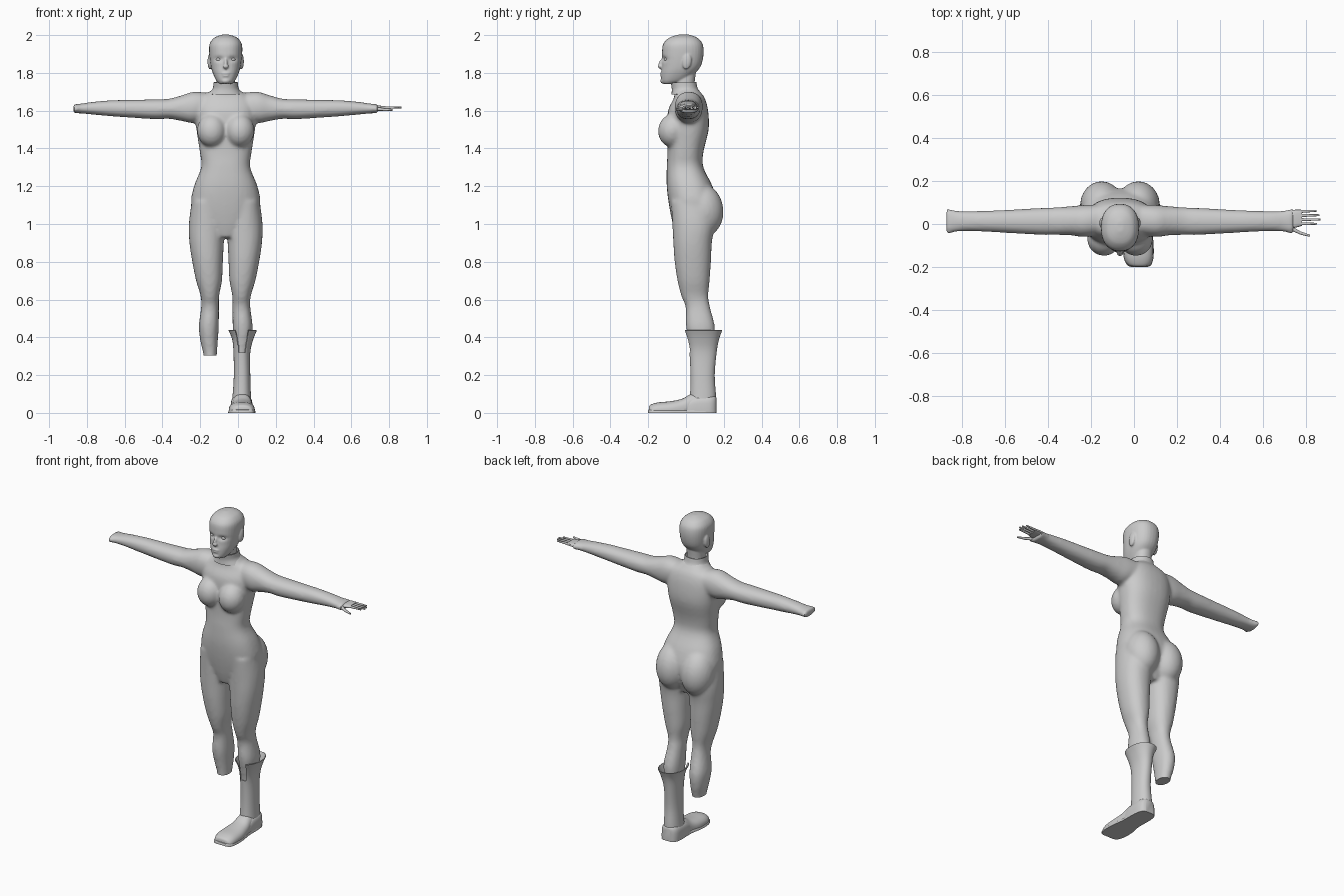
import bpy, bmesh, math
from mathutils import Matrix, Vector

CX = -0.065          # the body's own mid-plane; everything below is local to it


def spline(rows, steps=4):
    """Catmull-Rom interpolation between section rows."""
    out = []
    for i in range(len(rows) - 1):
        p0, p1, p2 = rows[max(i - 1, 0)], rows[i], rows[i + 1]
        p3 = rows[min(i + 2, len(rows) - 1)]
        for s in range(steps):
            t = s / steps
            out.append([0.5 * (2 * b + (c - a) * t + (2 * a - 5 * b + 4 * c - d) * t * t
                               + (3 * b - a - 3 * c + d) * t ** 3)
                        for a, b, c, d in zip(p0, p1, p2, p3)])
    return out + [list(rows[-1])]


def loft(bm, rows, axis='z', n=32, e=2.2, side=1, caps=True):
    """Rows are (position on axis, u0, u1, v0, v1) of a superelliptic section."""
    rings = []
    for t, u0, u1, v0, v1 in spline(rows):
        ring = []
        for k in range(n):
            c, s = math.cos(2 * math.pi * k / n), math.sin(2 * math.pi * k / n)
            u = (u0 + u1) / 2 + (u1 - u0) / 2 * math.copysign(abs(c) ** (2 / e), c)
            v = (v0 + v1) / 2 + (v1 - v0) / 2 * math.copysign(abs(s) ** (2 / e), s)
            x, y, z = {'z': (u, v, t), 'x': (t, u, v), 'y': (u, t, v)}[axis]
            ring.append(bm.verts.new((x * side, y, z)))
        rings.append(ring)
    for a, b in zip(rings, rings[1:]):
        for k in range(n):
            bm.faces.new((a[k], a[(k + 1) % n], b[(k + 1) % n], b[k]))
    if caps:
        bm.faces.new(rings[0])
        bm.faces.new(rings[-1])


def ball(bm, centre, radii, tilt=0):
    m = Matrix.Translation(centre) @ Matrix.Rotation(tilt, 4, 'X') @ Matrix.Diagonal((*radii, 1))
    bmesh.ops.create_uvsphere(bm, u_segments=24, v_segments=16, radius=1, matrix=m)


def finish(name, bm, voxel=0, smooth=0, shell=0):
    bmesh.ops.recalc_face_normals(bm, faces=bm.faces)
    me = bpy.data.meshes.new(name)
    bm.to_mesh(me)
    bm.free()
    ob = bpy.data.objects.new(name, me)
    bpy.context.collection.objects.link(ob)
    ob.location.x = CX
    if voxel:
        r = ob.modifiers.new("fuse", 'REMESH')
        r.mode, r.voxel_size = 'VOXEL', voxel
        s = ob.modifiers.new("soften", 'SMOOTH')
        s.factor, s.iterations = 0.5, smooth
    if shell:
        s = ob.modifiers.new("thickness", 'SOLIDIFY')
        s.thickness = shell
    if ob.modifiers:
        bpy.context.view_layer.update()
        dg = bpy.context.evaluated_depsgraph_get()
        ob.data = bpy.data.meshes.new_from_object(ob.evaluated_get(dg))
        ob.modifiers.clear()
    shade(ob.data)
    return ob


def shade(me):
    me.shade_smooth()
    me.set_sharp_from_angle(angle=math.radians(45))


# Body: torso, legs, arms, bust and seat fused into one skin
bm = bmesh.new()
torso = [(0.93, .07, -.05, .11), (1.0, .14, -.07, .14), (1.1, .183, -.09, .165),
         (1.2, .168, -.102, .14), (1.3, .13, -.102, .092), (1.38, .137, -.098, .092),
         (1.5, .155, -.10, .12), (1.6, .162, -.095, .117), (1.665, .14, -.065, .10),
         (1.70, .085, -.06, .075), (1.73, .055, -.065, .05)]
loft(bm, [(z, -w, w, a, b) for z, w, a, b in torso], e=2.4)
leg = [(1.12, .02, .18, -.08, .14), (1.0, .003, .195, -.072, .15), (.9, .010, .192, -.067, .137),
       (.8, .015, .177, -.06, .132), (.7, .02, .157, -.045, .125), (.62, .035, .133, -.025, .118),
       (.56, .036, .13, -.002, .127), (.46, .037, .142, 0, .152), (.38, .042, .134, .015, .148),
       (.31, .047, .118, .028, .13), (.25, .05, .115, .03, .12)]
arm = [(.10, -.05, .09, 1.56, 1.695), (.17, -.06, .088, 1.535, 1.70), (.23, -.052, .082, 1.545, 1.682),
       (.30, -.05, .077, 1.557, 1.663), (.37, -.05, .074, 1.555, 1.66), (.5, -.043, .067, 1.563, 1.657),
       (.6, -.037, .062, 1.57, 1.655), (.7, -.033, .06, 1.579, 1.647), (.76, -.036, .062, 1.585, 1.638),
       (.807, -.05, .076, 1.587, 1.634)]
for s in (-1, 1):
    loft(bm, leg, side=s)
    loft(bm, arm, axis='x', side=s)
    ball(bm, (s * .074, -.07, 1.495), (.078, .078, .088), -.15)
    ball(bm, (s * .085, .09, 1.075), (.1, .108, .14), .15)
body = finish("body", bm, .01, 6)

# Cut both shins flat
bm = bmesh.new()
bm.from_mesh(body.data)
cut = bmesh.ops.bisect_plane(bm, geom=bm.verts[:] + bm.edges[:] + bm.faces[:],
                             plane_co=(0, 0, .305), plane_no=(0, 0, -1), clear_outer=True)
bmesh.ops.edgeloop_fill(bm, edges=[g for g in cut['geom_cut'] if isinstance(g, bmesh.types.BMEdge)])
bm.to_mesh(body.data)
bm.free()
shade(body.data)

# Head: skull, neck, nose, lips and ears fused, then eye sockets pressed in
bm = bmesh.new()
skull = [(1.742, .032, -.122, -.06), (1.76, .05, -.13, .0), (1.80, .069, -.131, .05),
         (1.84, .08, -.127, .08), (1.90, .087, -.127, .093), (1.95, .086, -.122, .089),
         (1.98, .068, -.098, .068), (1.994, .045, -.07, .043), (2.003, .015, -.035, .012)]
loft(bm, [(z, -w, w, a, b) for z, w, a, b in skull], e=2.3)
loft(bm, [(1.68, -.05, .05, -.06, .045), (1.75, -.05, .05, -.062, .046), (1.82, -.05, .05, -.06, .055)])
ball(bm, (0, -.129, 1.85), (.010, .016, .032), -.3)
ball(bm, (0, -.136, 1.834), (.016, .014, .010))
ball(bm, (0, -.127, 1.797), (.024, .011, .006))
ball(bm, (0, -.126, 1.785), (.021, .011, .006))
ball(bm, (0, -.122, 1.757), (.022, .014, .014))
for s in (-1, 1):
    ball(bm, (s * .084, .005, 1.86), (.012, .024, .042), -.15)
head = finish("head", bm, .005, 3)
for v in head.data.vertices:
    if v.co.y < -.03:
        for s in (-1, 1):
            d = ((v.co.x - s * .036) / .024) ** 2 + ((v.co.z - 1.873) / .014) ** 2
            v.co.y += .011 * math.exp(-d)
bm = bmesh.new()
for s in (-1, 1):
    ball(bm, (s * .036, -.098, 1.871), (.016, .016, .011))
finish("eyes", bm)

# Collar
bm = bmesh.new()
loft(bm, [(1.685, -.085, .085, -.072, .08), (1.715, -.064, .064, -.07, .058),
          (1.75, -.06, .06, -.076, .05)], caps=False)
finish("collar", bm, shell=.005)

# Left hand: palm, four fingers, thumb
bm = bmesh.new()
loft(bm, [(.77, -.02, .055, 1.6, 1.628), (.81, -.018, .066, 1.603, 1.627), (.845, -.008, .066, 1.607, 1.624)],
     axis='x', n=16, e=3)


def finger(a, b, r):
    a, b = Vector(a), Vector(b)
    d = b - a
    m = Matrix.Translation((a + b) / 2) @ d.to_track_quat('Z', 'Y').to_matrix().to_4x4()
    bmesh.ops.create_cone(bm, cap_ends=True, segments=10, radius1=r, radius2=r * .6,
                          depth=d.length, matrix=m)


for y, tip in ((.058, .912), (.039, .926), (.020, .93), (.001, .915)):
    finger((.83, y, 1.616), (tip, y * 1.05, 1.617), .0075)
finger((.79, -.018, 1.61), (.84, -.043, 1.606), .011)
finger((.835, -.041, 1.606), (.882, -.055, 1.604), .008)
finish("left_hand", bm)

# Left boot shaft: open flared tube with a notch at the front
bm = bmesh.new()
loft(bm, [(.05, .032, .135, .018, .158), (.10, .037, .133, .022, .158), (.2, .043, .13, .024, .152),
          (.32, .041, .130, .018, .162), (.39, .034, .146, .004, .175), (.437, .014, .165, -.014, .192)],
     n=48, caps=False)
notch = [f for f in bm.faces if f.calc_center_median().z > .325
         and abs(f.calc_center_median().x - .087) < .018 + .16 * (f.calc_center_median().z - .325)
         and f.calc_center_median().y < .06]
bmesh.ops.delete(bm, geom=notch, context='FACES')
finish("boot_shaft", bm, shell=.004)


# Left boot foot, heel cup and sole, flattened onto the ground
def ground_part(name, rows, floor, e=2.4):
    b = bmesh.new()
    loft(b, rows, axis='y', e=e)
    for v in b.verts:
        v.co.z = max(v.co.z, floor)
    finish(name, b)


ground_part("boot_foot", [(-.197, .06, .12, -.02, .032), (-.188, .035, .142, -.03, .043),
                          (-.15, .019, .153, -.03, .055), (-.08, .017, .153, -.03, .062),
                          (-.02, .03, .145, -.03, .075), (.03, .036, .138, -.03, .1),
                          (.1, .034, .136, -.03, .1), (.156, .055, .115, -.03, .08)], .008)
ground_part("boot_heel", [(.005, .03, .14, -.05, .07), (.05, .027, .142, -.05, .088),
                          (.12, .028, .14, -.05, .094), (.15, .04, .128, -.05, .09),
                          (.161, .06, .11, -.05, .08)], 0, 3.5)
ground_part("boot_sole", [(-.2, .055, .125, -.02, .016), (-.19, .032, .145, -.02, .018),
                          (-.15, .016, .156, -.02, .018), (-.08, .014, .155, -.02, .018),
                          (0, .028, .144, -.02, .018), (.1, .027, .142, -.02, .018),
                          (.15, .042, .128, -.02, .018)], 0, 5)
